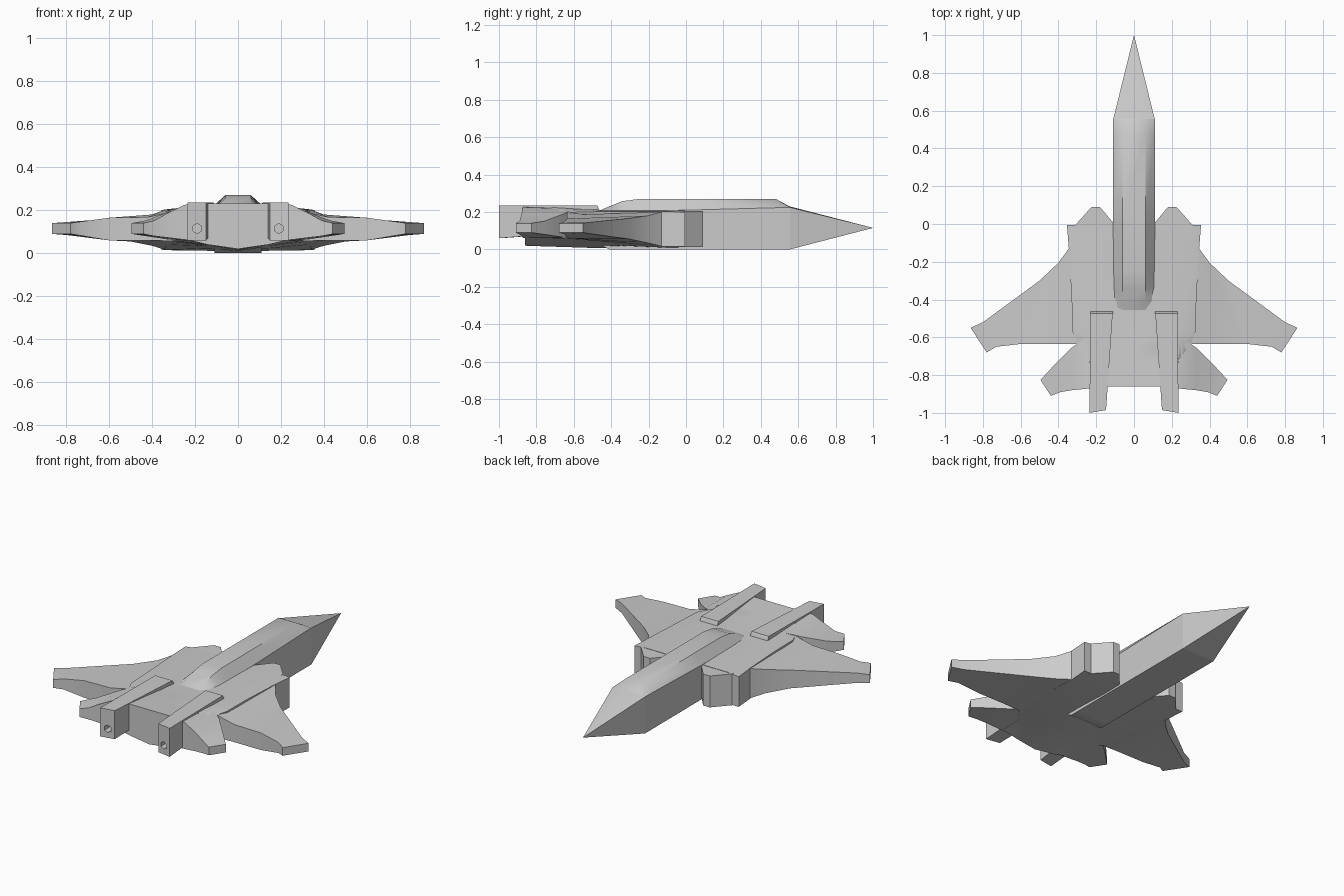
import bpy, bmesh, math

if "Cube" in bpy.data.objects:
    bpy.data.objects.remove(bpy.data.objects["Cube"])


def loft(name, rings, mirror=False, angle=30):
    """Skin a list of equal-length rings, cap both ends, optionally mirror in x."""
    bm = bmesh.new()
    vs = [[bm.verts.new(p) for p in r] for r in rings]
    n = len(vs[0])
    for a, b in zip(vs, vs[1:]):
        for i in range(n):
            j = (i + 1) % n
            bm.faces.new((a[i], a[j], b[j], b[i]))
    bm.faces.new(vs[0])
    bm.faces.new(vs[-1])
    bmesh.ops.remove_doubles(bm, verts=bm.verts, dist=1e-5)
    bmesh.ops.recalc_face_normals(bm, faces=bm.faces)
    me = bpy.data.meshes.new(name)
    bm.to_mesh(me)
    bm.free()
    ob = bpy.data.objects.new(name, me)
    bpy.context.collection.objects.link(ob)
    bpy.ops.object.select_all(action='DESELECT')
    ob.select_set(True)
    bpy.context.view_layer.objects.active = ob
    bpy.ops.object.shade_smooth_by_angle(angle=math.radians(angle))
    if mirror:
        ob.modifiers.new("mirror", 'MIRROR')
    return ob


def symmetric(y, half):
    """Full ring at y from a right-hand half profile of (x, z)."""
    left = [(-x, z) for x, z in reversed(half) if x > 0]
    return [(x, y, z) for x, z in half + left]


def blade(stations):
    """Span stations: leading (x, y, low, high), trailing (x, y, low, high)."""
    return [[(lx, ly, lb), (lx, ly, lt), (tx, ty, tt), (tx, ty, tb)]
            for (lx, ly, lb, lt), (tx, ty, tb, tt) in stations]


# Forward fuselage with raised spine: y, bottom, shoulder height, spine height
spine = [(.555, 0, .225, .23), (.48, 0, .223, .27), (0, 0, .21, .27), (-.25, 0, .207, .27),
         (-.34, 0, .205, .258), (-.41, 0, .2, .23), (-.47, .03, .195, .205)]
loft("fuselage", [symmetric(y, [(.11, b), (.11, .115), (.11, s), (.06, c)])
                  for y, b, s, c in spine])

# Pointed nose
base = [(.11, 0), (.11, .115), (.11, .225), (.06, .23)]
loft("nose_cone", [symmetric(.555, base),
                   symmetric(1.0, [(.001 * x, .115 + .001 * z) for x, z in base])])

# Wide centre body: y, half width, keel, edge low, edge high, deck half width, deck height
body = [(-.005, .355, .01, .015, .2, .28, .208), (-.13, .345, .008, .015, .203, .28, .21),
        (-.40, .33, .006, .04, .203, .27, .21), (-.57, .325, .01, .055, .2, .25, .215),
        (-.64, .30, .013, .058, .195, .24, .22), (-.72, .24, .015, .06, .2, .235, .225),
        (-.86, .225, .02, .06, .2, .22, .232)]
loft("centre_body", [symmetric(y, [(0, k), (min(.14, w), (k + b) / 2), (w, b), (w, t), (dw, d), (0, d)])
                     for y, w, k, b, t, dw, d in body])

# Intake prisms ahead of the wing roots
plan = [(.10, -.02), (.10, -.005), (.18, .09), (.225, .09), (.31, -.005), (.31, -.02)]
loft("intake", [[(x, y, z) for x, y in plan] for z in (.013, .206)], mirror=True)

# Main wings
loft("wing", blade([
    ((.29, -.06, .02, .2), (.29, -.635, .058, .2)),
    ((.345, -.13, .018, .2), (.345, -.635, .058, .185)),
    ((.40, -.205, .035, .18), (.42, -.635, .06, .168)),
    ((.50, -.30, .055, .167), (.60, -.635, .06, .165)),
    ((.80, -.52, .085, .145), (.73, -.65, .082, .147)),
    ((.865, -.55, .09, .14), (.78, -.68, .09, .14))]), mirror=True)

# Tailplanes
loft("tailplane", blade([
    ((.20, -.56, .06, .22), (.20, -.87, .06, .23)),
    ((.25, -.60, .06, .215), (.25, -.872, .063, .225)),
    ((.33, -.655, .065, .19), (.33, -.88, .073, .185)),
    ((.43, -.755, .08, .152), (.39, -.89, .08, .152)),
    ((.495, -.825, .09, .14), (.44, -.91, .09, .14))]), mirror=True)


# Engine booms with a small six-sided exhaust hole
def boom_ring(inner, outer, y_in, y_out, low, high):
    return [(inner, y_in, low), (outer, y_out, low), (outer, y_out, high), (inner, y_in, high)]


boom = loft("engine_boom", [boom_ring(.11, .23, -.46, -.46, .1, .205),
                            boom_ring(.113, .23, -.475, -.475, .1, .235),
                            boom_ring(.148, .236, -.985, -1.0, .06, .235)])
bpy.ops.mesh.primitive_cylinder_add(vertices=6, radius=.023, depth=.12,
                                    location=(.19, -.98, .115), rotation=(math.pi / 2, 0, 0))
cutter = bpy.context.object
cutter.name = "exhaust_cutter"
cutter.hide_render = True
cut = boom.modifiers.new("exhaust", 'BOOLEAN')
cut.operation = 'DIFFERENCE'
cut.object = cutter
bpy.context.view_layer.objects.active = boom
bpy.ops.object.modifier_apply(modifier=cut.name)
bpy.data.objects.remove(cutter)
boom.modifiers.new("mirror", 'MIRROR')
